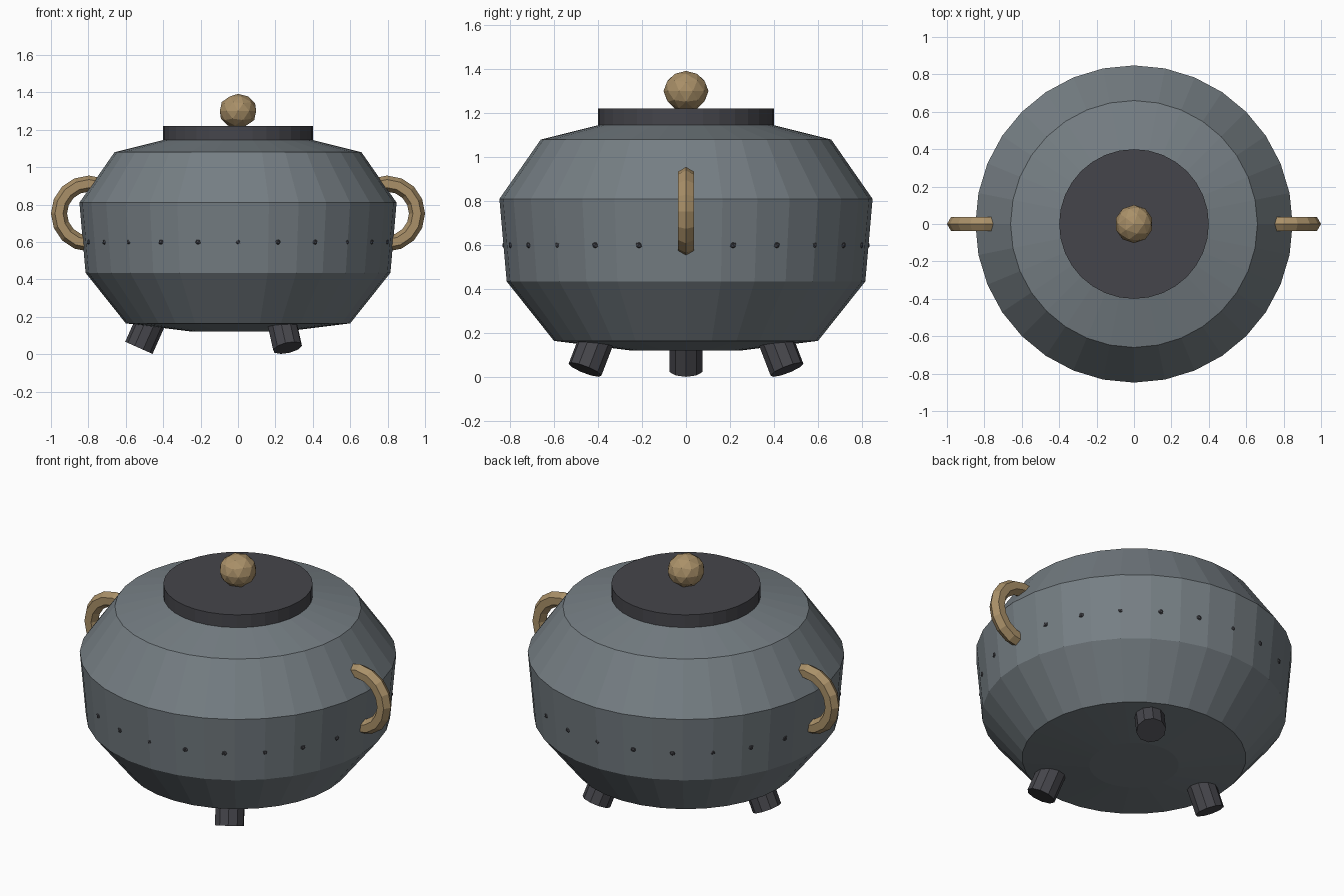
import bpy, bmesh
from math import sin, cos, pi, radians

if "Cube" in bpy.data.objects:
    bpy.data.objects.remove(bpy.data.objects["Cube"])


def material(name, rgb):
    m = bpy.data.materials.new(name)
    m.diffuse_color = (*rgb, 1)
    m.use_nodes = True
    m.node_tree.nodes["Principled BSDF"].inputs["Base Color"].default_value = m.diffuse_color
    return m


SLATE = material("slate", (0.18, 0.21, 0.23))
DARK = material("dark_iron", (0.06, 0.06, 0.07))
BRASS = material("brass", (0.40, 0.28, 0.14))


def ring_mesh(name, profile, sides, mat, closed=False, segs=None):
    """Revolve a (radius, z) profile around z; cap the ends or close the section."""
    bm = bmesh.new()
    rings = [[bm.verts.new((r * cos(2 * pi * i / sides), r * sin(2 * pi * i / sides), z))
              for i in range(sides)] for r, z in profile]
    pairs = list(zip(rings, rings[1:]))
    if closed:
        pairs.append((rings[-1], rings[0]))
    else:
        bm.faces.new(rings[0][::-1])
        bm.faces.new(rings[-1])
    for a, b in pairs:
        for i in range(sides):
            j = (i + 1) % sides
            bm.faces.new((a[i], a[j], b[j], b[i]))
    bmesh.ops.recalc_face_normals(bm, faces=bm.faces)
    return finish(name, bm, mat)


def finish(name, bm, mat):
    me = bpy.data.meshes.new(name)
    bm.to_mesh(me)
    bm.free()
    ob = bpy.data.objects.new(name, me)
    me.materials.append(mat)
    bpy.context.collection.objects.link(ob)
    return ob


def ball(name, subdiv, radius, mat):
    bm = bmesh.new()
    bmesh.ops.create_icosphere(bm, subdivisions=subdiv, radius=radius)
    return finish(name, bm, mat)


# Pot body
ring_mesh("pot_body", [(0.24, 0.12), (0.60, 0.165), (0.815, 0.435),
                       (0.848, 0.81), (0.66, 1.08), (0.40, 1.145)], 32, SLATE)

# Lid and knob
ring_mesh("lid", [(0.40, 1.14), (0.40, 1.22)], 32, DARK)
knob = ball("lid_knob", 2, 0.102, BRASS)
knob.location.z = 1.30
knob.scale.z = 0.9

# Ring handles on both sides
section = [(0.16 + 0.043 * cos(k * pi / 3), 0.043 * sin(k * pi / 3)) for k in range(6)]
for name, side in (("left_handle", -1), ("right_handle", 1)):
    h = ring_mesh(name, section, 16, BRASS, closed=True)
    h.location = (side * 0.797, 0, 0.752)
    h.rotation_euler.x = pi / 2

# Three splayed feet
tilt = radians(24)
for i, a in enumerate((60, 180, 300)):
    a = radians(a)
    foot = ring_mesh(f"foot_{i + 1}", [(0.08, 0), (0.08, 0.2)], 10, DARK)
    foot.location = (0.53 * cos(a), 0.53 * sin(a), 0.034)
    foot.rotation_euler = (0, -tilt, a)

# Band of tiny studs barely breaking the surface
for i in range(24):
    a = 2 * pi * i / 24
    stud = ball(f"stud_{i + 1}", 1, 0.018, DARK)
    stud.location = (0.818 * cos(a), 0.818 * sin(a), 0.60)
